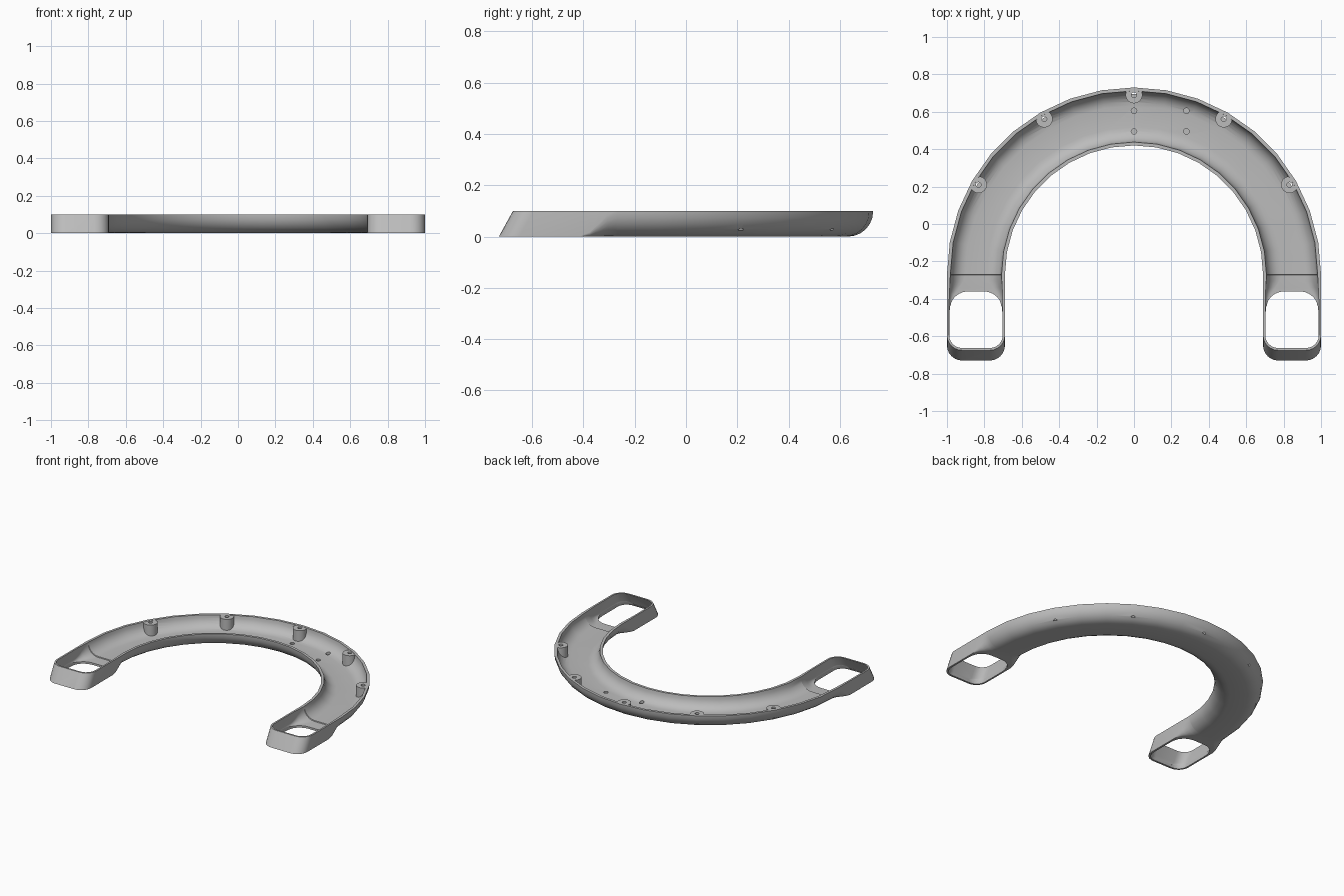
import bpy, bmesh
from math import sin, cos, pi, radians

if "Cube" in bpy.data.objects:
    bpy.data.objects.remove(bpy.data.objects["Cube"], do_unlink=True)

HEIGHT, MID, HALF, Y0 = 0.1, 0.845, 0.155, -0.27
LEG, SHEAR, CORNER = 0.405, 0.055, 0.08

grey = bpy.data.materials.new("plain_grey")
grey.use_nodes = True
grey.diffuse_color = (0.5, 0.5, 0.5, 1)
grey.node_tree.nodes["Principled BSDF"].inputs["Base Color"].default_value = (0.5, 0.5, 0.5, 1)


def make_object(name, bm):
    bmesh.ops.recalc_face_normals(bm, faces=bm.faces)
    mesh = bpy.data.meshes.new(name)
    bm.to_mesh(mesh)
    bm.free()
    obj = bpy.data.objects.new(name, mesh)
    bpy.context.collection.objects.link(obj)
    return obj


def section(angle, d, half, r, floor, top):
    """U-shaped section with rounded lower corners; d runs along a leg."""
    lean = max(0, min(1, (d - 0.14) / (LEG - CORNER - 0.14)))
    steps = [radians(15 * i) for i in range(7)]
    side = [(half, top)] + [(half - r * (1 - cos(t)), floor + r * (1 - sin(t))) for t in steps]
    pts = [(-u, z) for u, z in side] + side[::-1]
    return [(cos(angle) * (MID + u),
             Y0 - d + sin(angle) * (MID + u) - lean * SHEAR * (1 - z / HEIGHT), z) for u, z in pts]


def loft(name, rings):
    bm = bmesh.new()
    rows = [[bm.verts.new(p) for p in ring] for ring in rings]
    n = len(rows[0])
    for a, b in zip(rows, rows[1:]):
        for i in range(n):
            j = (i + 1) % n
            bm.faces.new((a[i], a[j], b[j], b[i]))
    bm.faces.new(rows[0])
    bm.faces.new(rows[-1])
    return make_object(name, bm)


def rounded_end(half, end, r):
    """Stations (d, half width) rounding a leg end in plan."""
    return [(end - r + r * sin(t), half - r * (1 - cos(t)))
            for t in [radians(15 * i) for i in range(7)]]


def u_shape(name, inset, r0, r1, floor, leg_floor, top):
    """Arch plus two legs, the section blending from round to square."""
    leg = []
    for d in (0.002, 0.035, 0.07, 0.105, 0.14):
        t = d / 0.14
        t = t * t * (3 - 2 * t)
        leg.append((d, HALF - inset - (1 - t) * inset / 2, r0 + (r1 - r0) * t, leg_floor))
    leg += [(d, h, r1, leg_floor)
            for d, h in rounded_end(HALF - inset, LEG - inset, CORNER - inset)]
    rings = [section(0, *s, top) for s in leg[::-1]]
    rings += [section(radians(10 * i), 0, HALF - inset * 1.5, r0, floor, top) for i in range(19)]
    rings += [section(pi, *s, top) for s in leg]
    return loft(name, rings)


def cylinders(name, spots, radius, z0, z1, sides):
    bm = bmesh.new()
    for x, y in spots:
        made = bmesh.ops.create_cone(bm, cap_ends=True, segments=sides, radius1=radius,
                                     radius2=radius, depth=z1 - z0)
        bmesh.ops.translate(bm, verts=made["verts"], vec=(x, y, (z0 + z1) / 2))
    return make_object(name, bm)


def cut(obj, tool):
    """Subtract the tool from the object, then discard the tool."""
    mod = obj.modifiers.new("cut", 'BOOLEAN')
    mod.operation, mod.solver, mod.object = 'DIFFERENCE', 'EXACT', tool
    graph = bpy.context.evaluated_depsgraph_get()
    mesh = bpy.data.meshes.new_from_object(obj.evaluated_get(graph))
    obj.modifiers.clear()
    obj.data = mesh
    bpy.data.objects.remove(tool, do_unlink=True)


# Outer body and the hollow inside it
shell = u_shape("arched_tray", 0, 0.098, 0.002, 0, 0, HEIGHT)
hollow = u_shape("hollow", 0.012, 0.08, 0.02, 0.02, 0.014, 0.15)

# Screw posts are left standing along the outer wall
spots = [(0.96 * cos(radians(a)), Y0 + 0.96 * sin(radians(a))) for a in (30, 60, 90, 120, 150)]
cut(hollow, cylinders("posts", spots, 0.045, -0.05, 0.0985, 32))
cut(shell, hollow)

# Rounded openings through the leg ends
for angle in (0, pi):
    w = HALF - 0.0135
    back = [(0.09 + 0.1 * (1 - sin(t)), w - 0.1 * (1 - cos(t)))
            for t in [radians(15 * i) for i in range(6, -1, -1)]]
    front = rounded_end(w, LEG - 0.0135, CORNER - 0.0135)
    cut(shell, loft("opening", [section(angle, d, h, 0.001, -0.05, 0.16) for d, h in back + front]))

# Screw holes in the posts, shallow mounting holes in the floor
cut(shell, cylinders("screw_holes", spots, 0.014, 0.025, 0.2, 16))
mounts = [(x, y) for x in (0, 0.28) for y in (0.495, 0.605)]
cut(shell, cylinders("mount_holes", mounts, 0.015, 0.008, 0.06, 16))

# Finish
shell.data.materials.clear()
shell.data.materials.append(grey)
for face in shell.data.polygons:
    face.material_index = 0
bpy.ops.object.select_all(action='DESELECT')
shell.select_set(True)
bpy.context.view_layer.objects.active = shell
bpy.ops.object.shade_smooth_by_angle(angle=radians(30))
